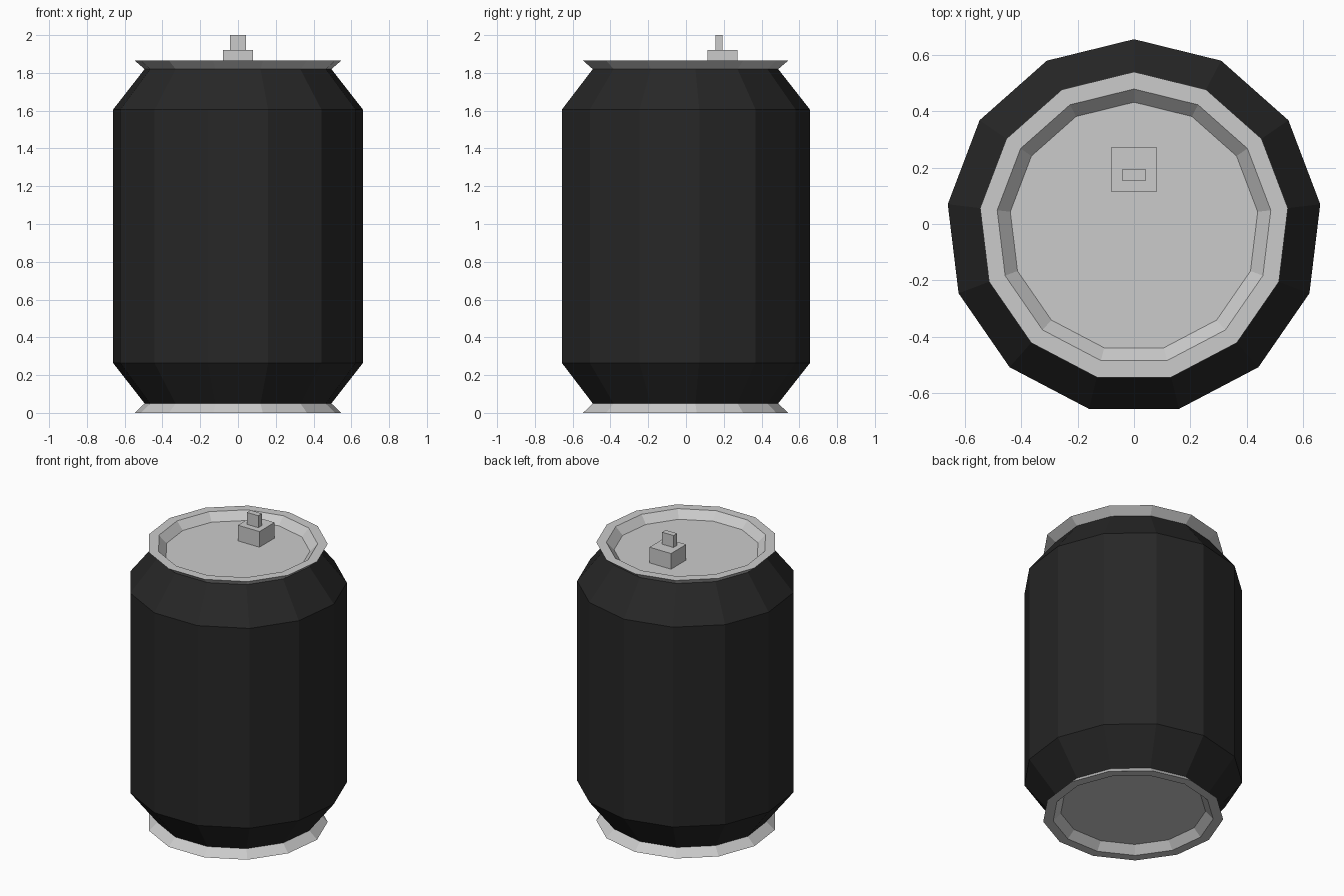
import bpy, bmesh
from math import sin, cos, pi

if "Cube" in bpy.data.objects:
    bpy.data.objects.remove(bpy.data.objects["Cube"])

SIDES = 13
CY = -0.01  # axis offset that centres the odd-sided outline in y

black = bpy.data.materials.new("black_paint")
black.diffuse_color = (0.02, 0.02, 0.02, 1)
black.use_nodes = True
black.node_tree.nodes["Principled BSDF"].inputs["Base Color"].default_value = black.diffuse_color


def lathe(name, profile, cap=None, mat=None):
    """Sweep (radius, z) points around the axis; cap the last ring if asked."""
    bm = bmesh.new()
    rings = []
    for r, z in profile:
        rings.append([bm.verts.new((r * sin(2 * pi * i / SIDES),
                                    CY + r * cos(2 * pi * i / SIDES), z))
                      for i in range(SIDES)])
    for a, b in zip(rings, rings[1:]):
        for i in range(SIDES):
            j = (i + 1) % SIDES
            # winding follows the profile direction so faces point outward
            quad = (a[i], b[i], b[j], a[j])
            bm.faces.new(quad if cap != "down" else quad[::-1])
    if cap:
        bm.faces.new(rings[-1] if cap == "down" else rings[-1][::-1])
    mesh = bpy.data.meshes.new(name)
    bm.to_mesh(mesh)
    bm.free()
    obj = bpy.data.objects.new(name, mesh)
    bpy.context.collection.objects.link(obj)
    if mat:
        mesh.materials.append(mat)
    return obj


def box(name, center, size):
    bpy.ops.mesh.primitive_cube_add(size=1, location=center)
    obj = bpy.context.object
    obj.name = name
    obj.scale = size
    return obj


# Painted body with tapered shoulders
lathe("can_body", [(0.498, 0.05), (0.667, 0.265), (0.667, 1.605), (0.498, 1.82)],
      mat=black)

# Flared rims with recessed end panels
end = [(0.498, 0.045), (0.551, 0.0), (0.49, 0.0), (0.443, 0.05)]
lathe("bottom_end", [(r, z + (0.005 if i == 0 else 0)) for i, (r, z) in enumerate(end)],
      cap="down")
lathe("top_end", [(0.498, 1.82), (0.551, 1.865), (0.49, 1.865), (0.443, 1.815)],
      cap="up")

# Pull tab
box("tab_base", (0, 0.193, 1.8675), (0.16, 0.16, 0.105))
box("tab_pin", (0, 0.174, 1.96), (0.084, 0.038, 0.08))
